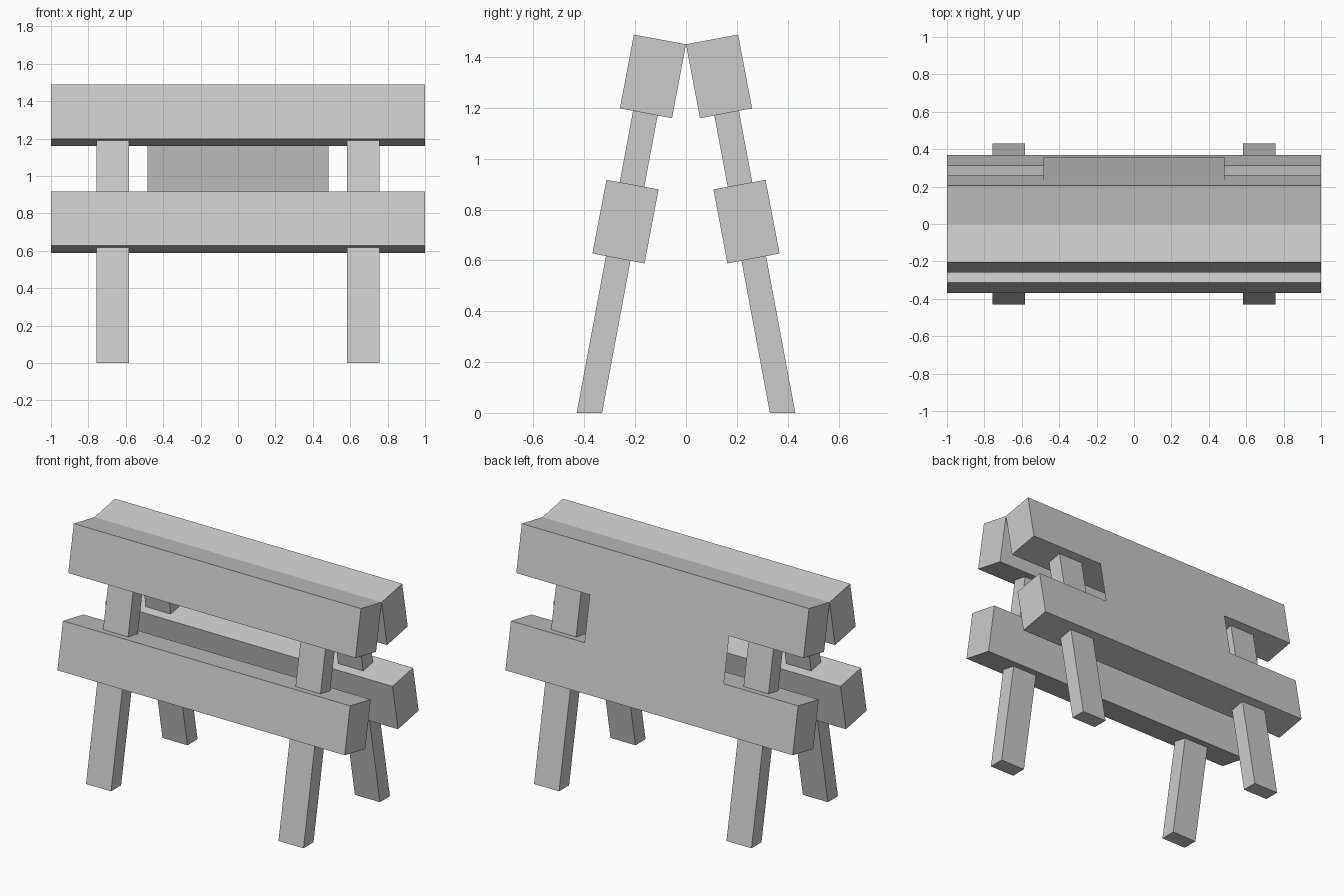
import bpy
import bmesh

if "Cube" in bpy.data.objects:
    bpy.data.objects.remove(bpy.data.objects["Cube"])


def extrude_profile(name, profile, x0, x1, side):
    """Extrude a (y, z) profile along x; side = -1 front, 1 back."""
    bm = bmesh.new()
    face = bm.faces.new([bm.verts.new((x0, side * y, z)) for y, z in profile])
    geom = bmesh.ops.extrude_face_region(bm, geom=[face])["geom"]
    verts = [g for g in geom if isinstance(g, bmesh.types.BMVert)]
    bmesh.ops.translate(bm, verts=verts, vec=(x1 - x0, 0, 0))
    bmesh.ops.recalc_face_normals(bm, faces=bm.faces)
    return finish(name, bm)


def finish(name, bm):
    mesh = bpy.data.meshes.new(name)
    bm.to_mesh(mesh)
    bm.free()
    obj = bpy.data.objects.new(name, mesh)
    bpy.context.collection.objects.link(obj)
    return obj


# Leaning cross-sections, y measured outwards from the centre
UPPER = [(0.0, 1.45), (0.205, 1.488), (0.26, 1.198), (0.055, 1.159)]
LOWER = [(y + 0.108, z - 0.571) for y, z in UPPER]
LEG = [(0.33, 0), (0.43, 0), (0.178, 1.35), (0.078, 1.35)]

for label, side in (("front", -1), ("back", 1)):
    # Two thick boards per side
    extrude_profile(label + "_upper_board", UPPER, -1, 1, side)
    extrude_profile(label + "_lower_board", LOWER, -1, 1, side)
    # Splayed legs, cut flat at the ground
    for end, x in (("left", -0.67), ("right", 0.67)):
        extrude_profile(f"{label}_{end}_leg", LEG, x - 0.087, x + 0.087, side)

# Thin sign sheet lying on the outer face of the back boards
bm = bmesh.new()
bm.faces.new([bm.verts.new(p) for p in (
    (0.485, 0.358, 0.70), (-0.485, 0.358, 0.70),
    (-0.485, 0.237, 1.34), (0.485, 0.237, 1.34))])
finish("back_sign_sheet", bm)
